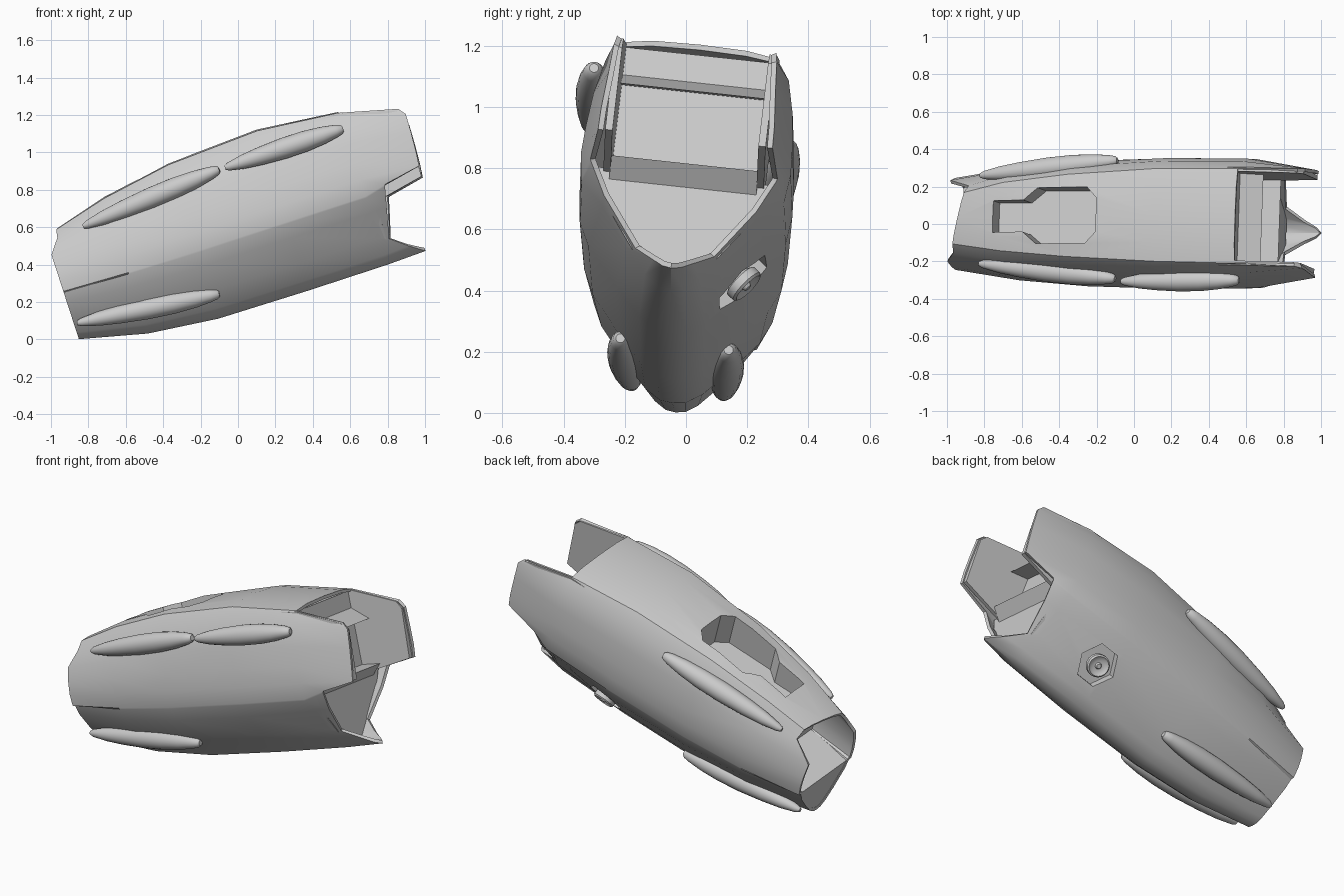
import bpy, bmesh, math
from mathutils import Matrix, Vector

cube = bpy.data.objects.get("Cube")
if cube:
    bpy.data.objects.remove(cube)

# Parts are built along a straight axis, then pitched and rolled together
POSE = (Matrix.Translation((0, 0, 0.6)) @ Matrix.Rotation(math.radians(-18), 4, 'Y')
        @ Matrix.Rotation(math.radians(-6.5), 4, 'X'))


def make(name, bm):
    bmesh.ops.remove_doubles(bm, verts=bm.verts, dist=1e-5)
    bmesh.ops.recalc_face_normals(bm, faces=bm.faces)
    me = bpy.data.meshes.new(name)
    bm.to_mesh(me)
    bm.free()
    ob = bpy.data.objects.new(name, me)
    bpy.context.collection.objects.link(ob)
    ob.matrix_world = POSE
    return ob


def activate(ob):
    bpy.ops.object.select_all(action='DESELECT')
    ob.select_set(True)
    bpy.context.view_layer.objects.active = ob


def smooth(ob, angle=30):
    activate(ob)
    bpy.ops.object.shade_smooth_by_angle(angle=math.radians(angle))


def prism(name, bottom, top, cap_top=True):
    bm = bmesh.new()
    a = [bm.verts.new(p) for p in bottom]
    b = [bm.verts.new(p) for p in top]
    n = len(a)
    bm.faces.new(a)
    if cap_top:
        bm.faces.new(b)
    for i in range(n):
        bm.faces.new((a[i], a[(i + 1) % n], b[(i + 1) % n], b[i]))
    return make(name, bm)


def side_prism(name, outline, v0, v1):
    return prism(name, [(u, v0, w) for u, w in outline], [(u, v1, w) for u, w in outline])


# Hull stations: position, half width, top, bottom, rounding of the shoulders
STATIONS = [(-0.994, 0.247, 0.29, -0.308, 0.27), (-0.633, 0.303, 0.368, -0.394, 0.2),
            (-0.25, 0.335, 0.432, -0.435, 0.12), (0.256, 0.35, 0.456, -0.441, 0.04),
            (0.70, 0.345, 0.41, -0.44, 0)]
# Half section from crown to keel, as fractions of the station sizes
SECTION = [(0, 1), (0.45, 0.99), (0.74, 0.95), (0.875, 0.78), (0.95, 0.5),
           (0.985, 0.22), (1, 0), (0.97, -0.21), (0.96, -0.23), (0.86, -0.4),
           (0.55, -0.7), (0.31, -0.9), (0.14, -0.985), (0, -1)]
SEAM = 8
# Open end of the hull from the upper corner, round the cheek, to the keel tip
END = [(1.01, 0.262, 0.31), (1.04, 0.268, 0.27), (1.037, 0.275, 0.17),
       (1.03, 0.285, 0.05), (1.022, 0.287, -0.02), (0.82, 0.308, -0.06),
       (0.815, 0.303, -0.07), (0.79, 0.25, -0.17), (0.75, 0.13, -0.325),
       (0.835, 0.065, -0.385), (0.89, 0.03, -0.42), (0.915, 0, -0.433)]


def section(u, width, top, bottom, rounding):
    return [Vector((u, a * width * (1 - rounding * max(b, 0) ** 2), b * top if b > 0 else -b * bottom))
            for a, b in SECTION]


def top_height(u, v):
    for s, t in zip(STATIONS, STATIONS[1:]):
        if s[0] <= u <= t[0]:
            k = (u - s[0]) / (t[0] - s[0])
            pts = section(u, *[p + (q - p) * k for p, q in zip(s[1:], t[1:])])
            for p, q in zip(pts, pts[1:]):
                if p.y <= abs(v) <= q.y:
                    return p.z + (q.z - p.z) * (abs(v) - p.y) / (q.y - p.y)
    return 0


# Hull shell: chin stepped in at the narrow end, keel pinched at the open end
rows = [section(*s) for s in STATIONS]
for p in rows[0][SEAM:]:
    p.y *= 0.925
for p in rows[-1][SEAM + 1:]:
    p.y *= 0.86
bm = bmesh.new()
for side in (1, -1):
    grid = [[bm.verts.new((p.x, p.y * side, p.z)) for p in row] for row in rows]
    for vert in grid[0][:4]:
        vert.co.x = -0.9 + 0.2 * vert.co.y
    tail = [bm.verts.new((u, v * side, w)) for u, v, w in END]
    for r, s in zip(grid, grid[1:]):
        for j in range(len(r) - 1):
            bm.faces.new((r[j], r[j + 1], s[j + 1], s[j]))
    for j in range(len(tail) - 1):
        bm.faces.new((grid[-1][j + 2], grid[-1][j + 3], tail[j + 1], tail[j]))
hull = make("hull_shell", bm)
# Outward normals, so the wall grows inward
if max(hull.data.polygons, key=lambda f: f.center.z).normal.z < 0:
    hull.data.flip_normals()
solid = hull.modifiers.new("wall", 'SOLIDIFY')
solid.thickness, solid.offset = 0.018, -1

# Top recess: wide bay with a narrow neck
half = [(-0.68, 0.085), (-0.50, 0.085), (-0.42, 0.15), (-0.25, 0.15), (-0.13, 0.15), (-0.073, 0.09)]
bay = half + [(u, -v) for u, v in reversed(half)]
bay_cut = prism("bay_cutter", [(u, v, 0.2) for u, v in bay], [(u, v, 0.7) for u, v in bay])
prism("top_recess", [(u, v, 0.24) for u, v in bay],
      [(u, v, top_height(u, v) - 0.004) for u, v in bay], cap_top=False)

# Side port: hexagonal recess with a round nozzle
normal = Vector((0, 0.773, -0.634))
across = Vector((0, 0.634, 0.773))
centre = Vector((0.335, 0.216, -0.268))


def ring(radius, depth, count=6):
    return [centre + normal * depth + Vector((1, 0, 0)) * radius * math.cos(i * math.tau / count)
            + across * radius * 1.1 * math.sin(i * math.tau / count) for i in range(count)]


port_cut = prism("port_cutter", ring(0.11, -0.08), ring(0.11, 0.1))
prism("port_recess", ring(0.11, -0.05), ring(0.11, -0.006), cap_top=False)

activate(hull)
for cutter in (bay_cut, port_cut):
    mod = hull.modifiers.new("cut", 'BOOLEAN')
    mod.object, mod.solver = cutter, 'EXACT'
for mod in list(hull.modifiers):
    bpy.ops.object.modifier_apply(modifier=mod.name)
for cutter in (bay_cut, port_cut):
    bpy.data.objects.remove(cutter)
smooth(hull)


# Turned parts: a profile of (distance, radius) spun round the line from a to b
def turned(name, a, b, profile, count=20):
    a, b = Vector(a), Vector(b)
    rot = (b - a).to_track_quat('Z', 'Y').to_matrix()
    bm = bmesh.new()
    rings = [[bm.verts.new(a + (b - a) * t + rot @ Vector((r * math.cos(i * math.tau / count),
              r * math.sin(i * math.tau / count), 0))) for i in range(count)] for t, r in profile]
    for r, s in zip(rings, rings[1:]):
        for i in range(count):
            k = (i + 1) % count
            bm.faces.new((r[i], r[k], s[k], s[i]))
    bm.faces.new(rings[0])
    bm.faces.new(rings[-1])
    smooth(make(name, bm), 40)


turned("port_nozzle", centre - normal * 0.05, centre + normal * 0.028,
       [(0, 0.04), (0.4, 0.045), (0.55, 0.063), (0.9, 0.063), (1, 0.055), (0.85, 0.04), (0.85, 0.018), (1, 0.012)])

# Spindle pods on the hull sides
POD = [(0, 0.012), (0.03, 0.022), (0.15, 0.038), (0.3, 0.049), (0.5, 0.057), (0.68, 0.056),
       (0.83, 0.047), (0.94, 0.034), (0.985, 0.025), (1, 0.015)]
turned("right_upper_pod", (-0.786, -0.24, 0.235), (0, -0.328, 0.29), POD)
turned("left_upper_pod", (-0.786, 0.23, 0.27), (0, 0.305, 0.325), POD)
turned("right_rear_pod", (0.032, -0.342, 0.287), (0.697, -0.336, 0.292), POD)
for name, side in (("right", -1), ("left", 1)):
    turned(name + "_lower_pod", (-0.976, 0.15 * side, -0.24), (-0.205, 0.178 * side, -0.33), POD)

# Flat cheek plates lining the open end
cheek = [(0.6, 0.385), (0.70, 0.385), (1.0, 0.305), (1.03, 0.265), (1.017, -0.017), (0.82, -0.057), (0.6, -0.1)]
for name, side in (("right", -1), ("left", 1)):
    side_prism(name + "_cheek_plate", cheek, 0.24 * side, 0.264 * side)

# Back wall, shelf and sill inside the open end
inner = [(0.64, 0.38), (0.68, 0.38), (0.68, 0.285), (0.79, 0.22), (0.68, 0.25),
         (0.68, -0.035), (0.806, -0.035), (0.735, -0.105), (0.64, -0.105)]
side_prism("inner_wall", inner, -0.242, 0.242)

# Lower bulkhead closing the keel behind its tip
half = [(0.745, 0.3, -0.06), (0.74, 0.245, -0.18), (0.735, 0.14, -0.325), (0.73, 0.07, -0.39)]
face = half + [(u, -v, w) for u, v, w in reversed(half)]
prism("keel_bulkhead", [(u - 0.02, v, w) for u, v, w in face], face)

# Narrow end: floor, chin cap and inner wall
floor = [(-0.985, 0.213), (-0.55, 0.28), (-0.55, -0.28), (-0.985, -0.213)]
prism("nose_floor", [(u, v, -0.09) for u, v in floor], [(u, v, -0.07) for u, v in floor])
chin = section(*STATIONS[0])[SEAM:]
outline = [(p.y * 0.9, p.z * 0.98) for p in chin]
outline += [(-v, w) for v, w in reversed(outline[:-1])]
prism("chin_cap", [(-0.988, v, w) for v, w in outline], [(-0.96, v, w) for v, w in outline])
wall = [(p.y * 0.96, p.z * 0.96) for p in section(-0.7, 0.29, 0.345, -0.37, 0.22)]
wall += [(-v, w) for v, w in reversed(wall[1:-1])]
prism("nose_wall", [(-0.7, v, w) for v, w in wall], [(-0.68, v, w) for v, w in wall])
